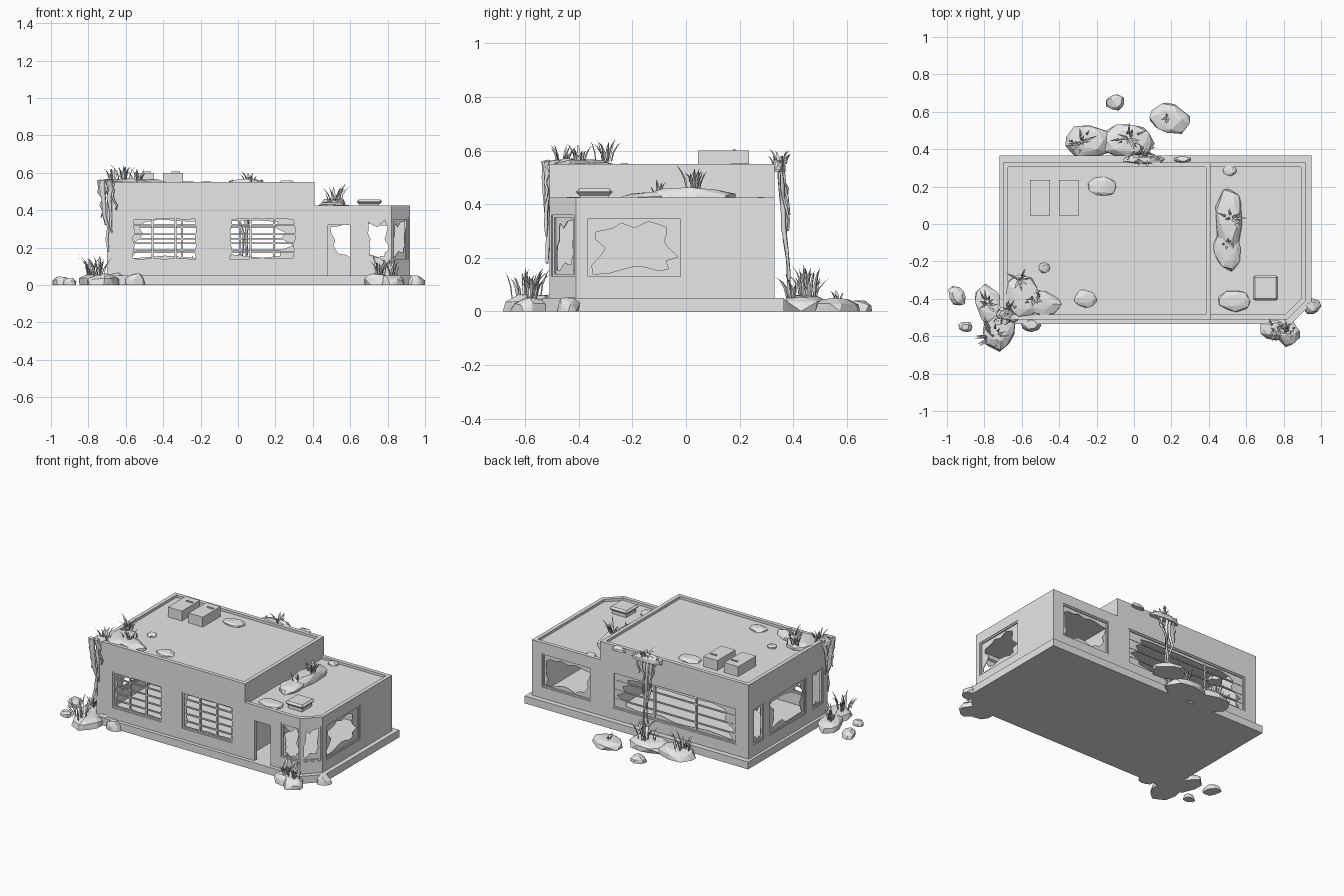
import bpy, bmesh, math, random
from mathutils import Vector, Matrix

random.seed(7)
R = random.uniform
cube = bpy.data.objects.get("Cube")
if cube:
    bpy.data.objects.remove(cube)

GREY = bpy.data.materials.new("plain grey")
GREY.use_nodes = True
GREY.diffuse_color = (0.8, 0.8, 0.8, 1)
GREY.node_tree.nodes["Principled BSDF"].inputs["Base Color"].default_value = (0.8, 0.8, 0.8, 1)


def finish(bm, name, matrix=None):
    bmesh.ops.recalc_face_normals(bm, faces=bm.faces)
    return finish_raw(bm, name, matrix)


def finish_raw(bm, name, matrix=None):
    mesh = bpy.data.meshes.new(name)
    bm.to_mesh(mesh)
    bm.free()
    mesh.materials.append(GREY)
    ob = bpy.data.objects.new(name, mesh)
    if matrix:
        ob.matrix_world = matrix
    bpy.context.collection.objects.link(ob)
    return ob


def add_box(bm, x0, x1, y0, y1, z0, z1):
    m = Matrix.Translation(((x0 + x1) / 2, (y0 + y1) / 2, (z0 + z1) / 2))
    bmesh.ops.create_cube(bm, size=1, matrix=m @ Matrix.Diagonal((x1 - x0, y1 - y0, z1 - z0, 1)))


def box(name, *dims):
    bm = bmesh.new()
    add_box(bm, *dims)
    return finish(bm, name)


def prism(name, outline, z0, z1):
    bm = bmesh.new()
    face = bm.faces.new([bm.verts.new((x, y, z0)) for x, y in outline])
    top = bmesh.ops.extrude_face_region(bm, geom=[face])["geom"]
    bmesh.ops.translate(bm, vec=(0, 0, z1 - z0), verts=[v for v in top if isinstance(v, bmesh.types.BMVert)])
    return finish(bm, name)


def broken_pane(bm, x0, x1, z0, z1, depth):
    # thin glass with a jagged hole knocked out of the middle
    n, cx, cz = 6, (x0 + x1) / 2, (z0 + z1) / 2
    corners = [(x0, z0), (x1, z0), (x1, z1), (x0, z1)]
    pts = []
    for (ax, az), (bx, bz) in zip(corners, corners[1:] + corners[:1]):
        pts += [(ax + (bx - ax) * i / n, az + (bz - az) * i / n) for i in range(n)]
    rings = [[], []]
    for x, z in pts:
        k = R(0.02, depth)
        rings[0].append(bm.verts.new((x, 0.016, z)))
        rings[1].append(bm.verts.new((x + (cx - x) * k, 0.016, z + (cz - z) * k)))
    faces = []
    for i in range(len(pts)):
        j = (i + 1) % len(pts)
        faces.append(bm.faces.new((rings[0][i], rings[0][j], rings[1][j], rings[1][i])))
    top = bmesh.ops.extrude_face_region(bm, geom=faces)["geom"]
    bmesh.ops.translate(bm, vec=(0, -0.004, 0), verts=[v for v in top if isinstance(v, bmesh.types.BMVert)])


def wall(name, p0, p1, top, openings=()):
    # openings: start, end, bottom, top, columns, rows, glass depth
    p0, p1 = Vector((*p0, 0)), Vector((*p1, 0))
    d = (p1 - p0).normalized()
    up = Vector((0, 0, 1))
    m = Matrix.Translation(p0) @ Matrix((d, up.cross(d), up)).transposed().to_4x4()
    us = sorted({0, (p1 - p0).length, *[u for o in openings for u in o[:2]]})
    zs = sorted({0.05, top, *[z for o in openings for z in o[2:4]]})
    bm = bmesh.new()
    for u0, u1 in zip(us, us[1:]):
        for z0, z1 in zip(zs, zs[1:]):
            cu, cz = (u0 + u1) / 2, (z0 + z1) / 2
            if not any(o[0] < cu < o[1] and o[2] < cz < o[3] for o in openings):
                bm.faces.new([bm.verts.new((u, 0, z)) for u, z in ((u0, z0), (u1, z0), (u1, z1), (u0, z1))])
    bmesh.ops.remove_doubles(bm, verts=bm.verts, dist=0.0001)
    ob = finish_raw(bm, name, m)
    s = ob.modifiers.new("thickness", "SOLIDIFY")
    s.thickness, s.offset = 0.026, -1
    for u0, u1, z0, z1, cols, rows, depth in openings:
        if not cols:
            continue
        bm, t = bmesh.new(), 0.01
        for x in (u0, u1 - t):
            add_box(bm, x, x + t, 0.004, 0.022, z0, z1)
        for z in (z0, z1 - t):
            add_box(bm, u0, u1, 0.004, 0.022, z, z + t)
        for i in range(1, cols):
            x = u0 + (u1 - u0) * i / cols
            add_box(bm, x - 0.005, x + 0.005, 0.007, 0.021, z0, z1)
        for i in range(1, rows):
            z = z0 + (z1 - z0) * i / rows
            add_box(bm, u0, u1, 0.009, 0.02, z - 0.004, z + 0.004)
        broken_pane(bm, u0 + t, u1 - t, z0 + t, z1 - t, depth)
        finish(bm, name + "_window", m)


def rock(name, x, y, sx, sy, z0, h, turn=0):
    # faceted boulder or rubble slab: hull of three shrinking rings
    bm = bmesh.new()
    for n, f, k in ((9, 0, 0.97), (9, 0.6, 0.92), (6, 1, 0.6)):
        for i in range(n):
            a = math.tau * (i + R(-0.3, 0.3)) / n
            r = k * R(0.88, 1.08) / 2
            bm.verts.new((sx * r * math.cos(a), sy * r * math.sin(a), h * f * (R(0.8, 1.05) if f else 1)))
    bmesh.ops.convex_hull(bm, input=bm.verts)
    bmesh.ops.delete(bm, geom=[v for v in bm.verts if not v.link_faces], context="VERTS")
    finish(bm, name, Matrix.Translation((x, y, z0)) @ Matrix.Rotation(math.radians(turn), 4, "Z"))


def grass(name, x, y, z, spread, height, count):
    # clump of bent, tapering blades with a triangular section
    bm = bmesh.new()
    for _ in range(count):
        a, h = R(0, math.tau), height * R(0.45, 1)
        out = Vector((math.cos(a), math.sin(a), 0))
        side = Vector((-out.y, out.x, 0))
        root = out * spread * R(0, 0.6)
        lean, last = R(0.2, 0.75) * h, None
        for f, w in ((0, 0.004), (0.4, 0.0065), (0.75, 0.004)):
            c = root + out * lean * f * f + Vector((0, 0, h * f))
            ring = [bm.verts.new(c + v) for v in (side * w, side * -w, out * w * 0.6)]
            if last:
                for i in range(3):
                    bm.faces.new((last[i], last[(i + 1) % 3], ring[(i + 1) % 3], ring[i]))
            last = ring
        tip = bm.verts.new(root + out * lean + Vector((0, 0, h * R(0.85, 1))))
        for i in range(3):
            bm.faces.new((last[i], last[(i + 1) % 3], tip))
    finish(bm, name, Matrix.Translation((x, y, z)))


def vine(name, start, end, radius):
    cu = bpy.data.curves.new(name, "CURVE")
    cu.dimensions, cu.bevel_depth, cu.bevel_resolution, cu.use_fill_caps = "3D", radius, 0, True
    sp = cu.splines.new("POLY")
    sp.points.add(6)
    for i, p in enumerate(sp.points):
        c = Vector(start).lerp(Vector(end), i / 6)
        p.co = (c.x + R(-0.012, 0.012), c.y + R(-0.006, 0.006), c.z, 1)
        p.radius = 1.1 - 0.13 * i + R(-0.15, 0.15)
    cu.materials.append(GREY)
    bpy.context.collection.objects.link(bpy.data.objects.new(name, cu))


# foundation with a cut corner
prism("foundation", [(-0.72, -0.535), (0.84, -0.535), (0.95, -0.425), (0.95, 0.365), (-0.72, 0.365)], 0, 0.05)

# main hall walls
LO, HI = 0.125, 0.37
L, M, E, F, B = -0.70, 0.41, 0.92, -0.51, 0.33
wall("hall_front_wall", (L, F), (M, F), 0.55, [(0.12, 0.49, LO, HI, 3, 5, 0.12), (0.64, 1.02, LO, HI, 3, 5, 0.12)])
wall("hall_side_wall", (M, F), (M, B), 0.55)
wall("hall_back_wall", (M, B), (L, B), 0.55, [(0.09, 1.02, LO, HI, 3, 4, 0.25)])
wall("hall_end_wall", (L, B), (L, F), 0.55, [(0.05, 0.16, LO, HI, 1, 1, 0.3),
     (0.22, 0.61, LO, HI, 1, 1, 0.35), (0.68, 0.79, LO, HI, 1, 1, 0.3)])
prism("hall_roof", [(L + 0.02, F + 0.02), (M - 0.02, F + 0.02), (M - 0.02, B - 0.02), (L + 0.02, B - 0.02)], 0.505, 0.533)

# lower wing walls with the cut corner
wall("wing_front_wall", (M, F), (0.82, F), 0.425, [(0.07, 0.19, 0.05, 0.32, 0, 0, 0), (0.27, 0.405, 0.13, 0.36, 1, 1, 0.4)])
wall("wing_corner_wall", (0.82, F), (E, -0.41), 0.425, [(0.012, 0.13, 0.13, 0.36, 1, 1, 0.4)])
wall("wing_side_wall", (E, -0.41), (E, B), 0.425, [(0.035, 0.4, 0.12, 0.355, 1, 1, 0.4)])
wall("wing_back_wall", (E, B), (M, B), 0.425, [(0.075, 0.44, 0.125, 0.355, 1, 1, 0.3)])
prism("wing_roof", [(M, F + 0.02), (0.812, F + 0.02), (0.9, -0.402), (0.9, B - 0.02), (M, B - 0.02)], 0.385, 0.408)

# rooftop units and hatch
for x in (-0.555, -0.40):
    box("roof_unit", x, x + 0.105, 0.045, 0.235, 0.53, 0.6)
    box("roof_unit_vent", x + 0.045, x + 0.09, 0.175, 0.185, 0.598, 0.606)
box("hatch_curb", 0.65, 0.755, -0.395, -0.29, 0.405, 0.435)
lid = box("hatch_lid", 0.635, 0.77, -0.41, -0.275, 0.433, 0.458)
bev = lid.modifiers.new("sloped_edge", "BEVEL")
bev.width, bev.segments = 0.011, 1

# loose slabs on the roofs
for x, y, sx, sy, z in ((-0.17, 0.2, 0.16, 0.11, 0.53), (-0.26, -0.4, 0.13, 0.1, 0.53), (-0.48, -0.235, 0.07, 0.06, 0.53),
                        (0.54, -0.41, 0.19, 0.12, 0.405), (0.51, 0.285, 0.08, 0.06, 0.405)):
    rock("roof_slab", x, y, sx, sy, z, 0.022, 0)

# soil heaps on the roofs
rock("roof_soil", -0.6, -0.39, 0.19, 0.26, 0.53, 0.04, 15)
rock("roof_soil", -0.5, -0.42, 0.24, 0.14, 0.53, 0.035, -12)
rock("roof_soil", -0.69, -0.485, 0.1, 0.08, 0.52, 0.045)
rock("wing_soil", 0.51, 0.02, 0.16, 0.38, 0.405, 0.055)
rock("wing_soil", 0.5, -0.13, 0.15, 0.26, 0.405, 0.04, 5)
rock("edge_soil", 0.05, 0.345, 0.24, 0.06, 0.52, 0.045)
rock("edge_soil", 0.26, 0.345, 0.1, 0.035, 0.53, 0.03)

# ground heaps and boulders
for x, y, sx, sy, h, turn in (
        (-0.24, 0.44, 0.25, 0.2, 0.06, 0), (-0.04, 0.44, 0.31, 0.2, 0.065, 0), (0.19, 0.56, 0.23, 0.17, 0.05, -15),
        (-0.1, 0.65, 0.11, 0.09, 0.04, 0), (-0.72, -0.56, 0.18, 0.25, 0.06, -10), (-0.77, -0.44, 0.16, 0.24, 0.06, 20),
        (-0.65, -0.49, 0.1, 0.1, 0.07, 0), (-0.945, -0.385, 0.09, 0.12, 0.045, 30), (-0.9, -0.55, 0.08, 0.06, 0.035, 0),
        (-0.55, -0.54, 0.11, 0.08, 0.06, 0), (0.75, -0.56, 0.16, 0.13, 0.06, 0), (0.82, -0.58, 0.14, 0.16, 0.05, 15),
        (0.95, -0.44, 0.1, 0.09, 0.05, 0)):
    rock("ground_rock", x, y, sx, sy, 0, h, turn)

# grass clumps
for x, y, z, s, h, n in (
        (-0.28, 0.44, 0.05, 0.09, 0.13, 16), (-0.03, 0.46, 0.05, 0.09, 0.13, 18), (0.05, 0.4, 0.05, 0.06, 0.1, 10),
        (0.18, 0.57, 0.04, 0.04, 0.06, 5), (-0.75, -0.6, 0.05, 0.09, 0.12, 16), (-0.79, -0.43, 0.05, 0.07, 0.1, 12),
        (0.75, -0.57, 0.05, 0.06, 0.13, 12), (0.82, -0.58, 0.045, 0.07, 0.11, 12), (-0.61, -0.3, 0.56, 0.07, 0.09, 14),
        (-0.53, -0.4, 0.555, 0.07, 0.08, 12), (-0.67, -0.46, 0.56, 0.05, 0.07, 10), (0.52, 0.03, 0.45, 0.06, 0.1, 16),
        (0.5, -0.1, 0.435, 0.04, 0.07, 6), (0.06, 0.35, 0.55, 0.05, 0.065, 12)):
    grass("grass_clump", x, y, z, s, h, n)

# plants hanging over the edges
for x, z, r in ((-0.735, 0.36, 0.014), (-0.715, 0.18, 0.018), (-0.69, 0.28, 0.016), (-0.67, 0.4, 0.01)):
    vine("corner_vine", (x, -0.52, 0.56), (x + 0.015, -0.52, z), r)
vine("corner_vine", (-0.71, -0.46, 0.56), (-0.71, -0.48, 0.32), 0.014)
for x, z, r in ((-0.03, 0.36, 0.009), (0.01, 0.12, 0.012), (0.04, 0.06, 0.013), (0.08, 0.3, 0.011), (0.12, 0.44, 0.009)):
    vine("back_vine", (x, 0.35, 0.56), (0.5 * x + 0.02, 0.385, z), r)
